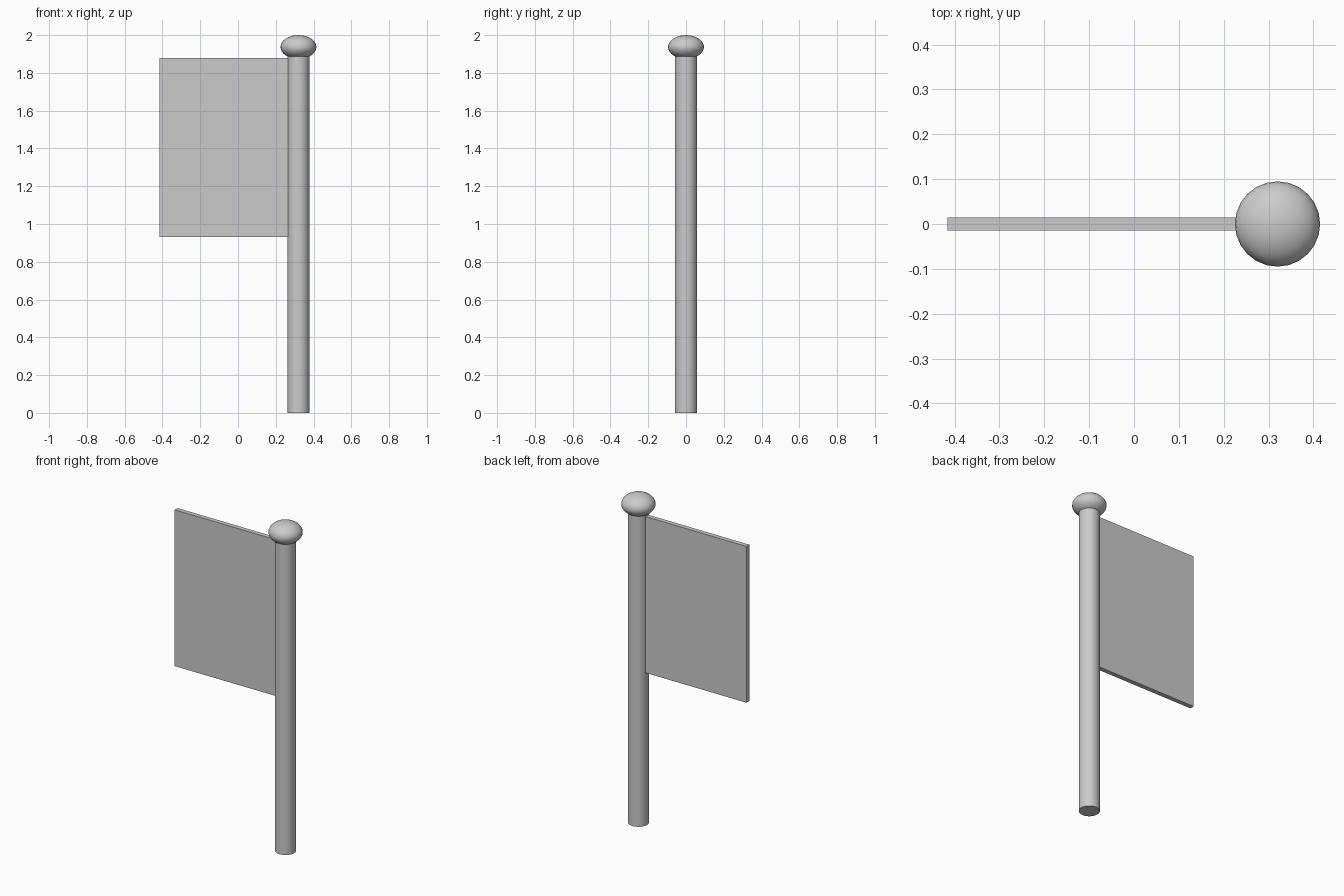
import bpy
import math

if "Cube" in bpy.data.objects:
    bpy.data.objects.remove(bpy.data.objects["Cube"])

POLE_X = 0.32


def smooth(obj):
    bpy.ops.object.select_all(action='DESELECT')
    obj.select_set(True)
    bpy.context.view_layer.objects.active = obj
    bpy.ops.object.shade_smooth_by_angle(angle=math.radians(40))


# Pole
bpy.ops.mesh.primitive_cylinder_add(vertices=24, radius=0.058, depth=1.89,
                                    location=(POLE_X, 0, 0.945))
pole = bpy.context.object
pole.name = "pole"
smooth(pole)

# Flattened ball on top of the pole
bpy.ops.mesh.primitive_uv_sphere_add(segments=24, ring_count=16, radius=1,
                                     location=(POLE_X, 0, 1.937))
finial = bpy.context.object
finial.name = "finial"
finial.scale = (0.095, 0.095, 0.063)
bpy.ops.object.transform_apply(location=False, rotation=False, scale=True)
smooth(finial)

# Flag panel, running from its free edge into the pole
x0, x1, z0, z1 = -0.416, 0.28, 0.93, 1.88
bpy.ops.mesh.primitive_cube_add(size=1, location=((x0 + x1) / 2, 0, (z0 + z1) / 2))
flag = bpy.context.object
flag.name = "flag"
flag.scale = (x1 - x0, 0.028, z1 - z0)
bpy.ops.object.transform_apply(location=False, rotation=False, scale=True)
